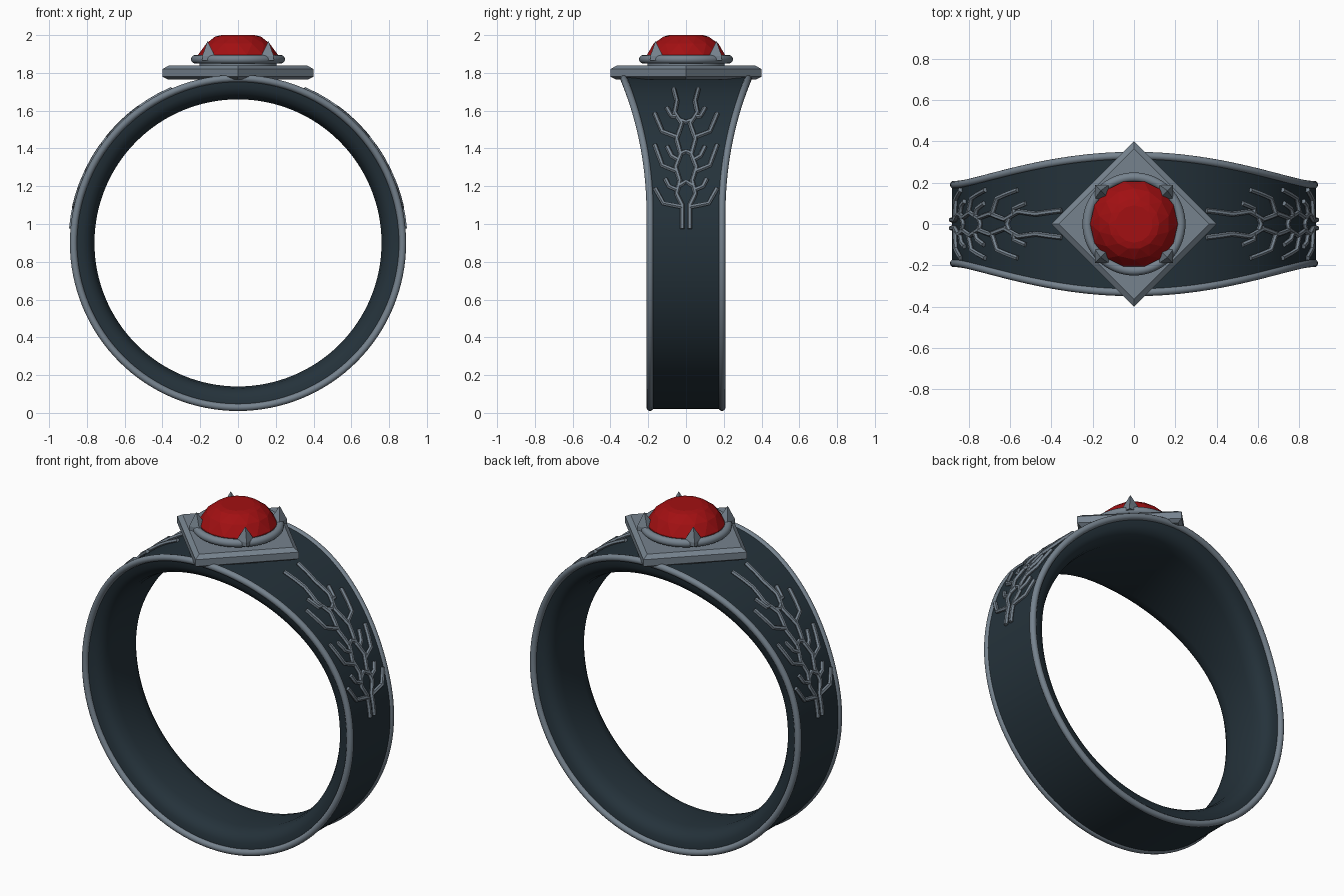
import bpy, bmesh, math
from mathutils import Vector

if "Cube" in bpy.data.objects:
    bpy.data.objects.remove(bpy.data.objects["Cube"])

CZ = 0.90      # height of the ring's axis
SEG = 128      # steps around the ring


def material(name, rgb):
    m = bpy.data.materials.new(name)
    m.diffuse_color = (*rgb, 1)
    m.use_nodes = True
    m.node_tree.nodes["Principled BSDF"].inputs["Base Color"].default_value = m.diffuse_color
    return m


DARK = material("dark steel", (0.018, 0.032, 0.043))
GREY = material("grey silver", (0.18, 0.225, 0.27))
RED = material("red gem", (0.36, 0.005, 0.006))


def finish(name, bm, mat, smooth=None):
    bmesh.ops.recalc_face_normals(bm, faces=bm.faces)
    me = bpy.data.meshes.new(name)
    bm.to_mesh(me)
    bm.free()
    ob = bpy.data.objects.new(name, me)
    bpy.context.collection.objects.link(ob)
    me.materials.append(mat)
    if smooth:
        bpy.ops.object.select_all(action='DESELECT')
        ob.select_set(True)
        bpy.context.view_layer.objects.active = ob
        bpy.ops.object.shade_smooth_by_angle(angle=math.radians(smooth))
    return ob


def loft(name, rings, mat, closed=False, smooth=None, tris=False):
    """Skin rings of equal point count; close the loop or cap both ends."""
    bm = bmesh.new()
    vs = [[bm.verts.new(p) for p in r] for r in rings]
    n = len(vs[0])
    for i in range(len(vs) if closed else len(vs) - 1):
        a, b = vs[i], vs[(i + 1) % len(vs)]
        for j in range(n):
            k = (j + 1) % n
            if tris:
                bm.faces.new((a[j], a[k], b[j]))
                bm.faces.new((a[k], b[k], b[j]))
            else:
                bm.faces.new((a[j], a[k], b[k], b[j]))
    if not closed:
        bm.faces.new(vs[0])
        bm.faces.new(vs[-1])
    return finish(name, bm, mat, smooth)


def circle(r, z, n, turn=0.0, cx=0.0, cy=0.0):
    return [(cx + r * math.cos(turn + j * math.tau / n),
             cy + r * math.sin(turn + j * math.tau / n), z) for j in range(n)]


def half_width(a):
    """Half width of the band at angle a from the top."""
    a = min(abs(a), math.tau - abs(a))
    t = min(a / math.radians(80), 1)
    return 0.19 + 0.14 * (1 + math.cos(math.pi * t)) / 2


def polar(a, r, y):
    return (r * math.sin(a), y, CZ + r * math.cos(a))


angles = [i * math.tau / SEG for i in range(SEG)]

# band: flat outside, rounded comfort-fit inside, flaring at the top
half = [(0.88, 0.0), (0.86, 0.0), (0.82, 0.004), (0.79, 0.02), (0.77, 0.05), (0.76, 0.10)]
rings = []
for a in angles:
    w = half_width(a)
    side = [(r, w - d) for r, d in half]
    rings.append([polar(a, r, y) for r, y in side] +
                 [polar(a, r, -y) for r, y in reversed(side)])
loft("band", rings, DARK, closed=True, smooth=40)

# round rim wire along both edges
for s, name in ((-1, "front_rim"), (1, "back_rim")):
    rings = []
    for a in angles:
        rings.append([polar(a, 0.871 + 0.019 * math.cos(t), s * half_width(a) + 0.019 * math.sin(t))
                      for t in (k * math.tau / 12 for k in range(12))])
    loft(name, rings, GREY, closed=True, smooth=60)

# diamond plate with chamfered edges
loft("diamond_plate", [circle(r, z, 4) for r, z in
                       ((0.37, 1.765), (0.40, 1.78), (0.40, 1.82), (0.365, 1.84))], GREY)

# gem seat and bezel ring
loft("gem_seat", [circle(0.205, z, 48) for z in (1.83, 1.865)], GREY, smooth=30)
rings = []
for i in range(64):
    b = i * math.tau / 64
    rings.append([((0.226 + 0.023 * math.cos(t)) * math.cos(b),
                   (0.226 + 0.023 * math.cos(t)) * math.sin(b),
                   1.872 + 0.023 * math.sin(t)) for t in (k * math.tau / 12 for k in range(12))])
loft("bezel_ring", rings, GREY, closed=True, smooth=60)

# faceted gem, each row turned half a facet
N = 14
rows = [(0.15, 1.85), (0.205, 1.87), (0.212, 1.895), (0.172, 1.955), (0.122, 1.992), (0.09, 2.0)]
loft("gem", [circle(r, z, N, i * math.pi / N) for i, (r, z) in enumerate(rows)], RED, tris=True)

# four pointed prongs
for i in range(4):
    b = math.pi / 4 + i * math.pi / 2
    c, s = math.cos(b), math.sin(b)
    loft(f"prong_{i + 1}", [circle(r, z, 4, b, d * c, d * s) for r, z, d in
                            ((0.05, 1.865, 0.218), (0.047, 1.89, 0.22), (0.001, 1.968, 0.228))], GREY)

# raised branches on both shoulders, as (y, z) paths mirrored in y
paths = [
    [(.02, .975), (.02, 1.10), (.05, 1.16), (.033, 1.23), (.055, 1.30), (.028, 1.37),
     (.05, 1.45), (.022, 1.53), (.06, 1.59), (.048, 1.65), (.065, 1.715)],
    [(.02, 1.09), (.12, 1.11), (.165, 1.19)],
    [(.045, 1.18), (.09, 1.20), (.11, 1.24)],
    [(.05, 1.28), (.125, 1.31), (.165, 1.42)],
    [(.04, 1.34), (.075, 1.36), (.10, 1.41)],
    [(.045, 1.46), (.125, 1.49), (.165, 1.585)],
    [(.045, 1.57), (.075, 1.57), (.10, 1.615)],
    [(.04, 1.20), (0, 1.225), (-.04, 1.20)],
    [(.035, 1.37), (0, 1.385), (-.035, 1.37)],
    [(.03, 1.55), (0, 1.54), (-.03, 1.55)],
]


def on_band(y, z, side):
    return Vector((side * math.sqrt(0.887 ** 2 - (z - CZ) ** 2), y, z))


for side, name in ((1, "right_branches"), (-1, "left_branches")):
    cu = bpy.data.curves.new(name, 'CURVE')
    cu.dimensions = '3D'
    cu.bevel_depth = 0.0125
    cu.bevel_resolution = 1
    cu.use_fill_caps = True
    for path in paths:
        for m in (1, -1):
            pts = []
            for (y0, z0), (y1, z1) in zip(path, path[1:]):
                pts += [on_band(m * (y0 + (y1 - y0) * t), z0 + (z1 - z0) * t, side) for t in (0, .5)]
            pts.append(on_band(m * path[-1][0], path[-1][1], side))
            sp = cu.splines.new('POLY')
            sp.points.add(len(pts) - 1)
            for p, q in zip(sp.points, pts):
                p.co = (*q, 1)
    cu.materials.append(GREY)
    ob = bpy.data.objects.new(name, cu)
    bpy.context.collection.objects.link(ob)
    bpy.ops.object.select_all(action='DESELECT')
    ob.select_set(True)
    bpy.context.view_layer.objects.active = ob
    bpy.ops.object.convert(target='MESH')
    bpy.ops.object.shade_smooth_by_angle(angle=math.radians(50))
